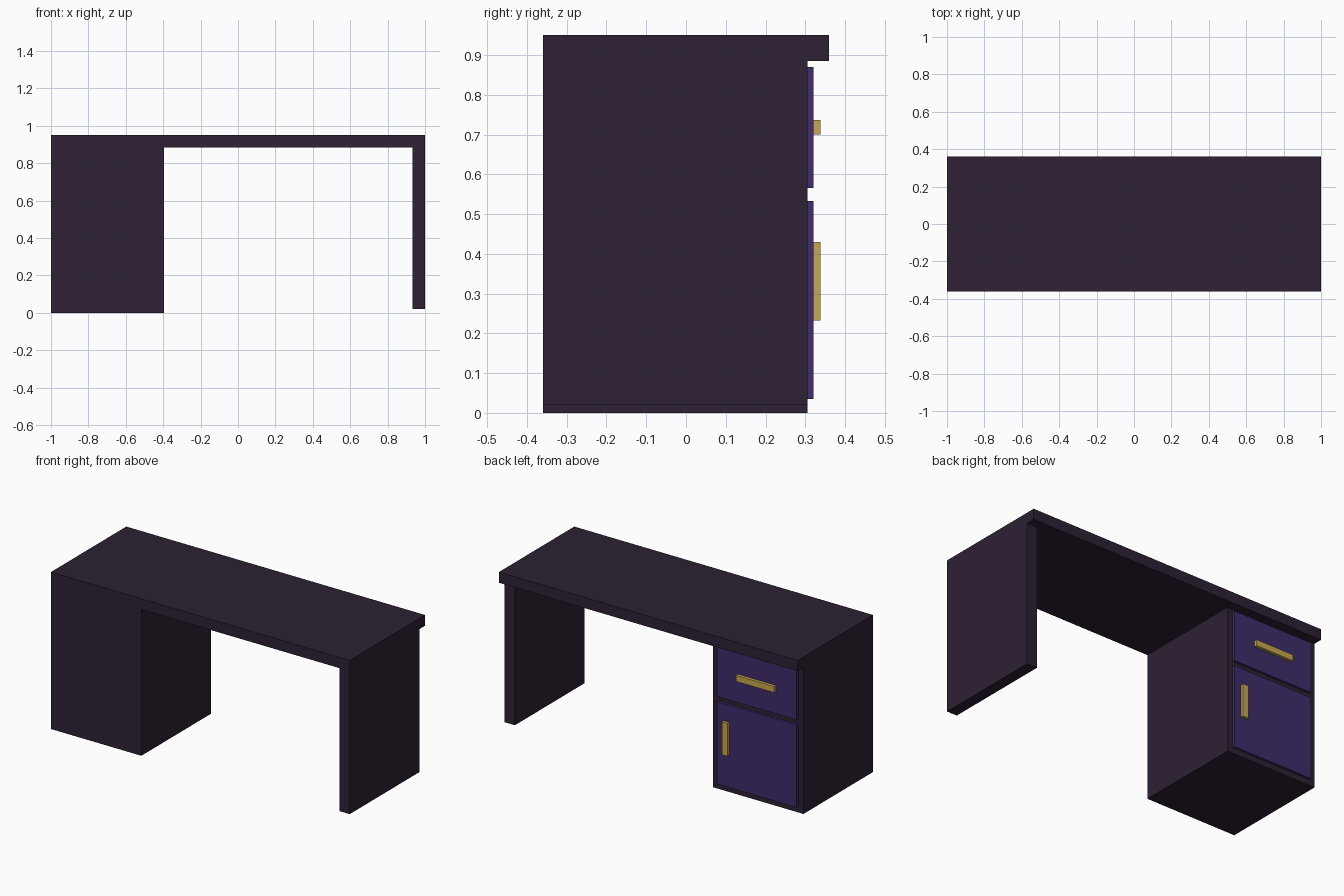
import bpy

if "Cube" in bpy.data.objects:
    bpy.data.objects.remove(bpy.data.objects["Cube"])


def material(name, rgb):
    m = bpy.data.materials.new(name)
    m.diffuse_color = (*rgb, 1)
    m.use_nodes = True
    m.node_tree.nodes["Principled BSDF"].inputs["Base Color"].default_value = m.diffuse_color
    return m


DARK = material("dark wood", (0.026, 0.0150, 0.033))
PURPLE = material("purple front", (0.050, 0.025, 0.145))
GOLD = material("gold handle", (0.578, 0.392, 0.075))


def box(name, x, y, z, mat):
    """Box given by its (min, max) range on each axis."""
    bpy.ops.mesh.primitive_cube_add(size=1)
    ob = bpy.context.object
    ob.name = name
    for v in ob.data.vertices:
        v.co = [r[0] + (c + 0.5) * (r[1] - r[0]) for r, c in zip((x, y, z), v.co)]
    ob.data.materials.append(mat)
    return ob


BODY_Y = (-0.36, 0.305)
FRONT_Y = (0.305, 0.32)
HANDLE_Y = (0.32, 0.338)
FRONT_X = (-0.965, -0.43)

# Carcass
box("desk_top", (-1, 1), (-0.36, 0.36), (0.885, 0.95), DARK)
box("cabinet", (-1, -0.395), BODY_Y, (0, 0.885), DARK)
box("side_panel", (0.932, 1), BODY_Y, (0.02, 0.885), DARK)

# Drawer and door fronts
box("drawer_front", FRONT_X, FRONT_Y, (0.565, 0.87), PURPLE)
box("door_front", FRONT_X, FRONT_Y, (0.035, 0.533), PURPLE)

# Handles
box("drawer_handle", (-0.825, -0.57), HANDLE_Y, (0.70, 0.737), GOLD)
box("door_handle", (-0.514, -0.476), HANDLE_Y, (0.232, 0.43), GOLD)
